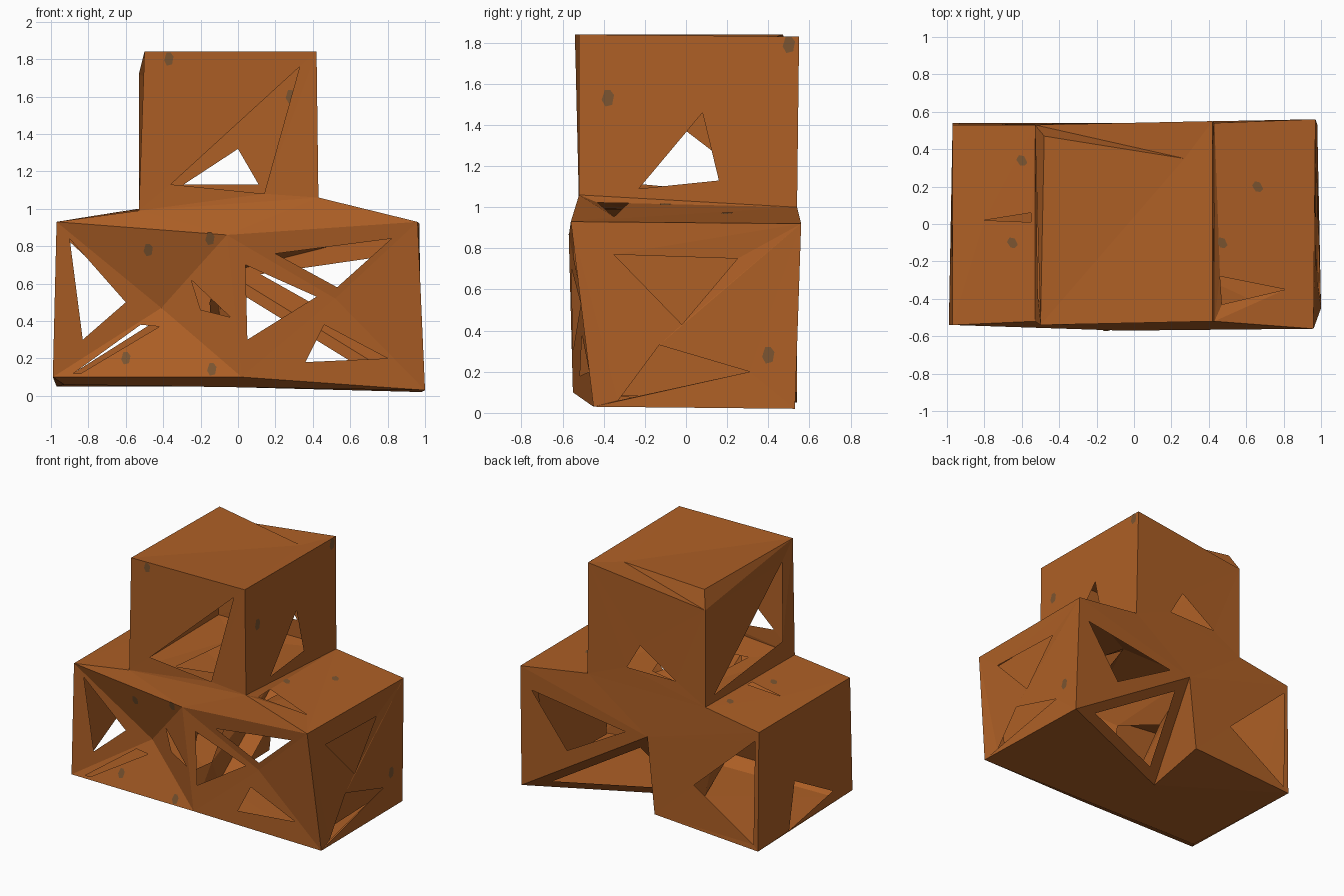
import bpy
from mathutils import Vector
from mathutils.bvhtree import BVHTree
from mathutils.geometry import tessellate_polygon, normal

cube = bpy.data.objects.get("Cube")
if cube:
    bpy.data.objects.remove(cube)


def material(name, rgb):
    mat = bpy.data.materials.new(name)
    mat.use_nodes = True
    mat.diffuse_color = (*rgb, 1)
    shader = mat.node_tree.nodes["Principled BSDF"]
    shader.inputs["Base Color"].default_value = (*rgb, 1)
    shader.inputs["Roughness"].default_value = 0.9
    return mat


wood = material("brown wood", (0.42, 0.115, 0.019))
smudge = material("grey brown smudge", (0.2, 0.09, 0.03))
shells = []


def lift(point, axis, outline):
    """Place a two-number point on the plane of the outline, along one axis."""
    p = list(point)
    p.insert(axis, 0)
    p = Vector(p)
    n = normal(outline)
    p[axis] = n.dot(outline[0] - p) / n[axis]
    return p


def mesh_object(name, verts, faces, mat):
    mesh = bpy.data.meshes.new(name)
    mesh.from_pydata(verts, [], faces)
    mesh.materials.append(mat)
    obj = bpy.data.objects.new(name, mesh)
    bpy.context.collection.objects.link(obj)
    return obj


def shell(name, *panels):
    """Each panel is (outline, axis its holes are seen along, holes...)."""
    verts, faces = [], []
    for outline, axis, *holes in panels:
        outline = [Vector(p) for p in outline]
        loops = [outline] + [[lift(p, axis, outline) for p in h] for h in holes]
        start = len(verts)
        for loop in loops:
            verts.extend(loop)
        if len(outline) == 3 and not holes:
            faces.append([start, start + 1, start + 2])
        else:
            faces += [[start + i for i in t] for t in tessellate_polygon(loops)]
    shells.append((verts, faces))
    return mesh_object(name, verts, faces, wood)


def shrink(points, factor):
    """A smaller copy of a triangle about its middle, used as a hole."""
    points = [Vector(p) for p in points]
    mid = sum(points, Vector()) / len(points)
    return [mid.lerp(p, factor) for p in points]


X, Y, Z = range(3)

# Corners of the two lower crates: front, then back, then base
top_fl, top_fm, top_fr = (-.97, -.54, .93), (-.06, -.57, .86), (.96, -.56, .93)
low_fl, low_fm, low_fr = (-.99, -.54, .1), (.02, -.55, .1), (1, -.45, .03)
top_bl, top_bm, top_br = (-.97, .53, .93), (-.06, .54, .66), (.97, .56, .92)
low_bl, low_bm, low_br = (-.97, .54, .05), (-.12, .54, .1), (.98, .53, .02)
base_fl, notch = (-.93, -.45, .06), (-.17, .02, .05)
dent_l, dent_r = (-.41, -.42, .47), (.52, -.5, .52)

# Corners of the upper crate
u_fl, u_fr, u_br, u_bl = (-.53, -.52, .99), (.43, -.52, 1.06), (.43, .54, 1), (-.53, .53, 1)
t_fl, t_fr, t_br, t_bl = (-.5, -.54, 1.84), (.42, -.52, 1.84), (.42, .55, 1.83), (-.53, .53, 1.72)
t_in, t_left = (.27, .35, 1.8), (-.48, .47, 1.84)

# Broken front panels, dented towards the middle
shell("left_crate_front",
      ([top_fl, top_fm, dent_l], Y),
      ([top_fl, dent_l, low_fl], Y, [(-.9, .84), (-.83, .3), (-.6, .5)]),
      ([top_fm, low_fm, dent_l], Y, [(-.25, .62), (-.04, .42), (-.2, .46)]),
      ([low_fl, dent_l, low_fm], Y, [(-.88, .12), (-.52, .38), (-.42, .37), (-.84, .12)]))
shell("right_crate_front",
      ([top_fm, top_fr, dent_r], Y, [(.2, .76), (.82, .84), (.53, .58)]),
      ([top_fm, dent_r, low_fm], Y, [(.05, .3), (.04, .7), (.42, .53)]),
      ([low_fm, dent_r, low_fr], Y, [(.36, .18), (.46, .38), (.8, .2)]),
      ([dent_r, top_fr, low_fr], Y))

# Sides of the lower crates
shell("right_crate_side",
      ([top_fr, top_br, low_br, low_fr], X,
       [(-.35, .77), (.25, .75), (-.02, .43)], [(-.13, .33), (.31, .2), (-.33, .06)]))
shell("left_crate_side",
      ([top_fl, top_bl, low_bl, low_fl], X, [(.11, .41), (-.33, .17), (.18, .07)]))

# Backs, with the notch between the crates
open_low = [top_bm, low_br, notch]
shell("right_crate_back",
      ([top_br, top_bm, low_br], Y, [(.88, .76), (.12, .65), (.6, .38)]),
      (open_low, Y, [(p.x, p.z) for p in shrink(open_low, .7)]))
shell("left_crate_back",
      ([top_bl, top_bm, low_bm, low_bl], Y, [(-.44, .4), (-.94, .86), (-.93, .09)]),
      ([top_bm, low_bm, notch], X))

# Base and its sloped front edge
shell("base",
      ([base_fl, low_fr, low_br, notch, low_bl], Z),
      ([low_bl, notch, low_bm], Z),
      ([low_fl, low_fm, base_fl], Z),
      ([low_fm, low_fr, base_fl], Z),
      ([low_fl, base_fl, low_bl], Z))

# Sloped lid joining the lower crates to the upper one
shell("lower_lid",
      ([top_fl, top_fm, u_fl], Z), ([top_fm, u_fr, u_fl], Z), ([top_fm, top_fr, u_fr], Z),
      ([top_fr, top_br, u_br, u_fr], Z, [(.46, -.28), (.81, -.35), (.47, -.43)]),
      ([top_br, top_bm, u_br], Z), ([top_bm, u_bl, u_br], Z), ([top_bm, top_bl, u_bl], Z),
      ([top_fl, u_fl, u_bl, top_bl], Z, [(-.8, .02), (-.55, .06), (-.55, .01)]))

# Upper crate walls, broken top and floor
shell("upper_crate_walls",
      ([u_fl, u_fr, t_fr, t_fl], Y, [(-.36, 1.13), (.33, 1.76), (.14, 1.08)]),
      ([u_fr, u_br, t_br, t_fr], X, [(-.23, 1.09), (.08, 1.46), (.16, 1.13)]),
      ([u_br, u_bl, t_bl, t_br], Y, [(0, 1.32), (.11, 1.13), (-.29, 1.13)]),
      ([u_bl, u_fl, t_fl, t_left, t_bl], X, [(-.43, 1.7), (.42, 1.05), (-.4, 1.13)]))
shell("upper_crate_top",
      ([t_fl, t_fr, t_br, t_in, t_left], Z),
      ([t_left, t_in, t_bl], Z), ([t_in, t_br, t_bl], Z))
shell("upper_crate_floor",
      ([u_fl, u_fr, u_br, u_bl], Z, [(-.3, -.3), (.25, -.2), (.1, .25), (-.25, .3)]))

# Panels inside the lower crates
shell("crate_divider",
      ([top_fm, low_fm, notch, top_bm], X, [(-.4, .3), (-.1, .25), (.1, .5), (-.3, .65)]))
shell("inner_lids",
      ([top_fm, top_fr, top_br, top_bm], Z, [(.1, -.4), (.4, -.3), (.35, .3)]),
      ([top_fl, top_fm, top_bm, top_bl], Z, [(-.2, -.35), (-.5, -.2), (-.3, .3)]))
shell("inner_side", ([(.9, -.42, .82), (.9, .45, .82), (.9, .42, .1), (.9, -.35, .08)], X))

# Faint smudges laid on the outer surfaces
all_verts, all_faces = [], []
for verts, faces in shells:
    offset = len(all_verts)
    all_verts += verts
    all_faces += [[offset + i for i in f] for f in faces]
tree = BVHTree.FromPolygons(all_verts, all_faces)


def smudge_plate(name, start, direction, width, height):
    hit, n, _, _ = tree.ray_cast(Vector(start), Vector(direction))
    if hit is None:
        return
    if n.dot(Vector(direction)) > 0:
        n = -n
    side = n.orthogonal().normalized() if abs(n.z) > .9 else n.cross((0, 0, 1)).normalized()
    rise = n.cross(side)
    corners = [(-1, -.4), (-.4, -1), (.5, -1), (1, .2), (.4, 1), (-.7, .8)]
    points = [hit + n * .003 + side * a * width + rise * b * height for a, b in corners]
    mesh_object(name, points, [range(len(points))], smudge)


for x, z in [(-.48, .78), (-.15, .84), (-.6, .2), (-.14, .14), (.28, 1.6), (-.37, 1.8)]:
    smudge_plate("front_smudge", (x, -2, z), (0, 1, 0), .025, .035)
for y, z in [(.4, .28), (-.38, 1.53), (.5, 1.79)]:
    smudge_plate("side_smudge", (2, y, z), (-1, 0, 0), .03, .04)
for x, y in [(-.65, -.1), (.47, -.1), (-.6, .34), (.66, .2)]:
    smudge_plate("top_smudge", (x, y, 3), (0, 0, -1), .025, .03)
